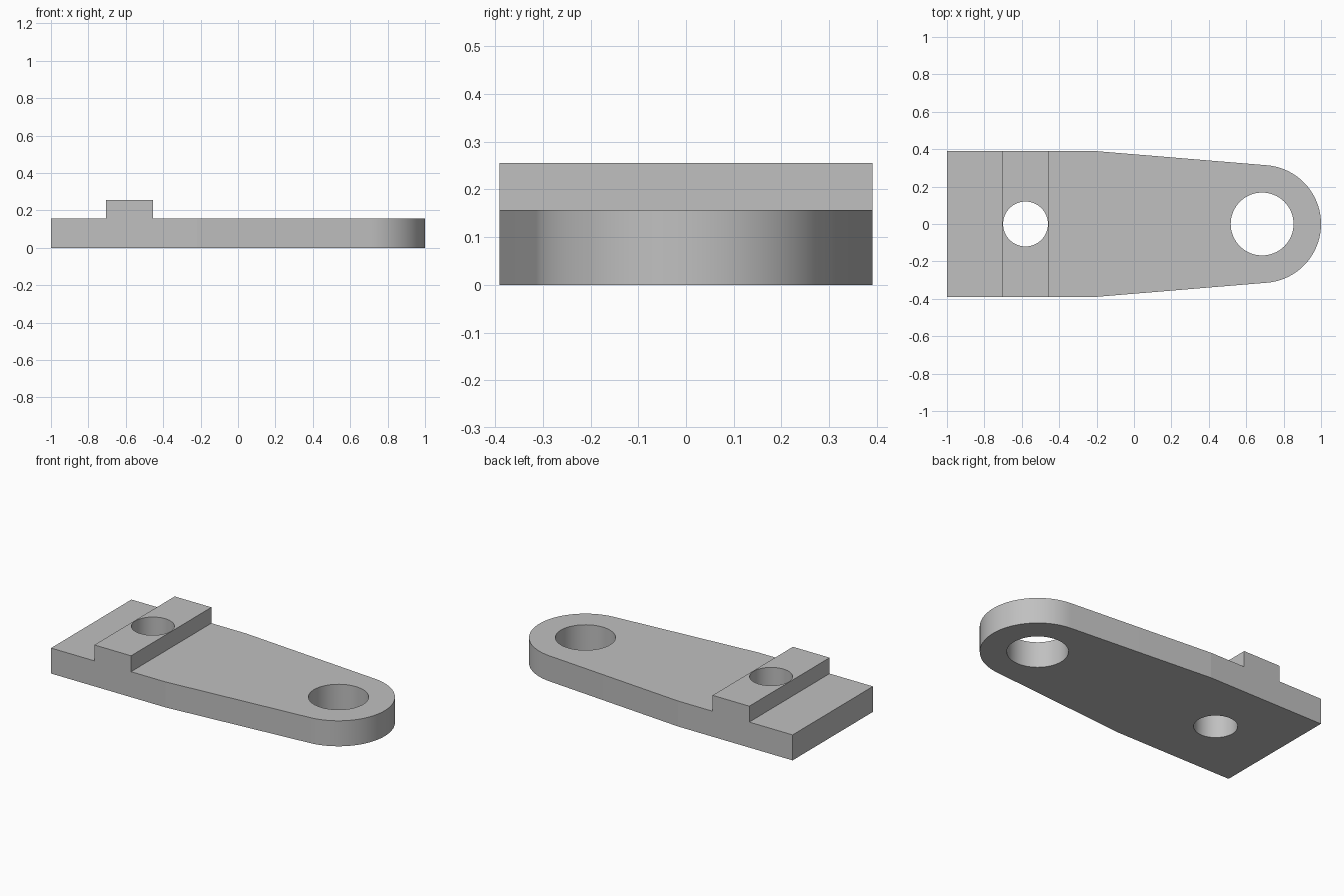
import bpy, bmesh
from math import sin, cos, pi, radians
from mathutils import Vector

if "Cube" in bpy.data.objects:
    bpy.data.objects.remove(bpy.data.objects["Cube"], do_unlink=True)

THICK, RIDGE_TOP = 0.157, 0.255
HALF_WIDTH = 0.391
EYE_X, EYE_RADIUS = 0.685, 0.315

grey = bpy.data.materials.new("plain_grey")
grey.use_nodes = True
colour = (0.53, 0.53, 0.53, 1)
grey.diffuse_color = colour
grey.node_tree.nodes["Principled BSDF"].inputs["Base Color"].default_value = colour


def prism(name, points, direction):
    """Extrude a closed outline into a solid."""
    bm = bmesh.new()
    face = bm.faces.new([bm.verts.new(p) for p in points])
    new = bmesh.ops.extrude_face_region(bm, geom=[face])["geom"]
    verts = [g for g in new if isinstance(g, bmesh.types.BMVert)]
    bmesh.ops.translate(bm, verts=verts, vec=Vector(direction))
    bmesh.ops.recalc_face_normals(bm, faces=bm.faces)
    mesh = bpy.data.meshes.new(name)
    bm.to_mesh(mesh)
    bm.free()
    mesh.materials.append(grey)
    obj = bpy.data.objects.new(name, mesh)
    bpy.context.collection.objects.link(obj)
    return obj


def arc(x, radius, start, end, steps):
    """Points of an arc in plan, centred on the long axis."""
    angles = [radians(start + (end - start) * i / steps) for i in range(steps + 1)]
    return [(x + radius * cos(a), radius * sin(a), -0.1) for a in angles]


def combine(target, cutter, operation):
    """Apply a boolean and discard the helper solid."""
    cutter.hide_render = True
    mod = target.modifiers.new(operation, "BOOLEAN")
    mod.operation, mod.object, mod.solver = operation, cutter, "EXACT"
    bpy.context.view_layer.objects.active = target
    bpy.ops.object.modifier_apply(modifier=mod.name)
    bpy.data.objects.remove(cutter, do_unlink=True)


# Stepped side profile with the raised cross ridge, oversized in plan
profile = [(-1.1, 0), (1.1, 0), (1.1, THICK), (-0.455, THICK), (-0.455, RIDGE_TOP),
           (-0.705, RIDGE_TOP), (-0.705, THICK), (-1.1, THICK)]
bracket = prism("link_plate", [(x, -0.5, z) for x, z in profile], (0, 1, 0))

# Plan outline: square tail, tapered sides, rounded eye end
tail = [(-0.22, HALF_WIDTH), (-1, HALF_WIDTH), (-1, -HALF_WIDTH), (-0.22, -HALF_WIDTH)]
outline = arc(EYE_X, EYE_RADIUS, -85, 85, 48) + [(x, y, -0.1) for x, y in tail]
combine(bracket, prism("outline_helper", outline, (0, 0, 0.5)), "INTERSECT")

# Through holes in the ridge and the eye
for x, radius in ((-0.58, 0.12), (EYE_X, 0.168)):
    ring = arc(x, radius, 0, 360, 64)[:-1]
    combine(bracket, prism("hole_helper", ring, (0, 0, 0.5)), "DIFFERENCE")

# Smooth round walls, crisp edges
bpy.ops.object.select_all(action="DESELECT")
bracket.select_set(True)
bpy.context.view_layer.objects.active = bracket
bpy.ops.object.shade_smooth_by_angle(angle=radians(20))
for edge in bracket.data.edges:
    a, b = (bracket.data.vertices[i].co for i in edge.vertices)
    if abs(a.x + 0.22) < 0.001 and abs(b.x + 0.22) < 0.001:
        edge.use_edge_sharp = True
